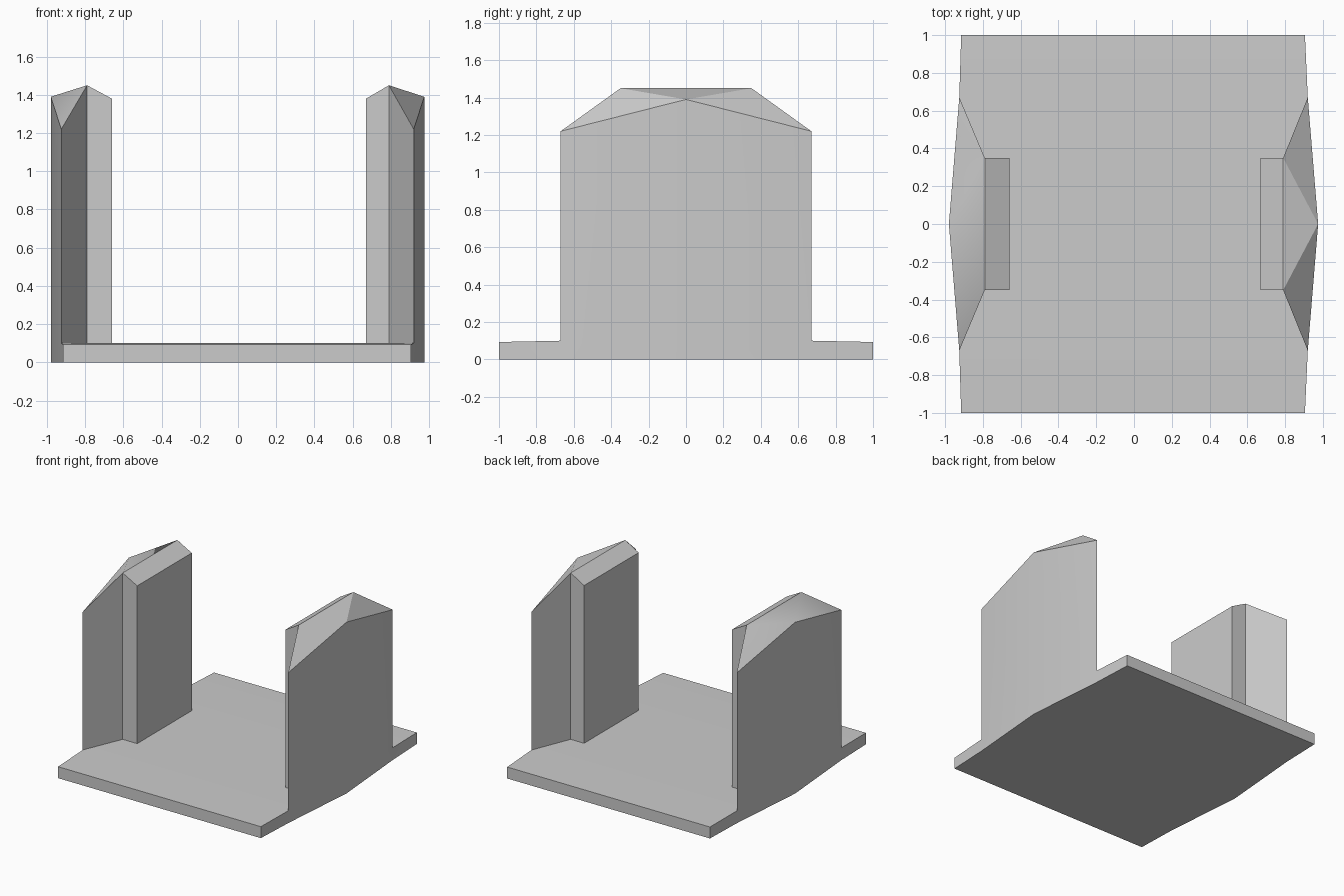
import bpy
import bmesh

cube = bpy.data.objects.get("Cube")
if cube:
    bpy.data.objects.remove(cube, do_unlink=True)

grey = bpy.data.materials.new("plain grey")
grey.use_nodes = True
colour = (0.6, 0.6, 0.6, 1)
grey.diffuse_color = colour
grey.node_tree.nodes["Principled BSDF"].inputs["Base Color"].default_value = colour

BASE_TOP, BASE_LIP = 0.1, 0.093
bm = bmesh.new()


def face(*points):
    """Face through the given positions, welded later."""
    bm.faces.new([bm.verts.new(p) for p in points])


def at(outline, z):
    return [(x, y, z) for x, y in outline]


def wall(corner_x, end_x, middle_x, ridge_x, inner_x):
    """One upright with its peaked cap; returns its inner and outer outline."""
    inner = [(end_x, -0.67), (ridge_x, -0.35), (inner_x, -0.35),
             (inner_x, 0.35), (ridge_x, 0.35), (end_x, 0.67)]
    heights = [1.22, 1.45, 1.38, 1.38, 1.45, 1.22]
    tops = [(x, y, z) for (x, y), z in zip(inner, heights)]
    feet = at(inner, BASE_TOP)
    peak = (middle_x, 0, 1.39)

    # Inner faces
    for i in range(5):
        face(feet[i], feet[i + 1], tops[i + 1], tops[i])
    # Cap: inner bevel and outer slopes
    face(*tops[1:5])
    face(tops[1], tops[4], peak)
    face(tops[0], tops[1], peak)
    face(tops[4], tops[5], peak)
    # Outer faces, running down to the ground
    for i in (0, 5):
        x, y = inner[i]
        corner_y = 1 if y > 0 else -1
        face((x, y, 0), (middle_x, 0, 0), peak, tops[i], feet[i])
        face((corner_x, corner_y, 0), (x, y, 0), feet[i],
             (corner_x, corner_y, BASE_LIP))
    outer = [(corner_x, -1), inner[0], (middle_x, 0), inner[5], (corner_x, 1)]
    return inner, outer


left_in, left_out = wall(0.905, 0.92, 0.975, 0.79, 0.67)
right_in, right_out = wall(-0.915, -0.925, -0.98, -0.79, -0.66)

# Base plate: underside, floor between the walls, front and back strips
face(*at(left_out + right_out[::-1], 0))
face(*at(left_in + right_in[::-1], BASE_TOP))
for i in (0, -1):
    a, b = left_out[i], right_out[i]
    face((*left_in[i], BASE_TOP), (*a, BASE_LIP), (*b, BASE_LIP), (*right_in[i], BASE_TOP))
    face((*a, 0), (*b, 0), (*b, BASE_LIP), (*a, BASE_LIP))

bmesh.ops.remove_doubles(bm, verts=bm.verts[:], dist=0.0005)
bmesh.ops.recalc_face_normals(bm, faces=bm.faces[:])
mesh = bpy.data.meshes.new("base_with_walls")
bm.to_mesh(mesh)
bm.free()
mesh.materials.append(grey)
bracket = bpy.data.objects.new("base_with_walls", mesh)
bpy.context.collection.objects.link(bracket)

# Soft outer bend, crisp corners
bpy.ops.object.select_all(action="DESELECT")
bracket.select_set(True)
bpy.context.view_layer.objects.active = bracket
bpy.ops.object.shade_smooth_by_angle(angle=0.5)
